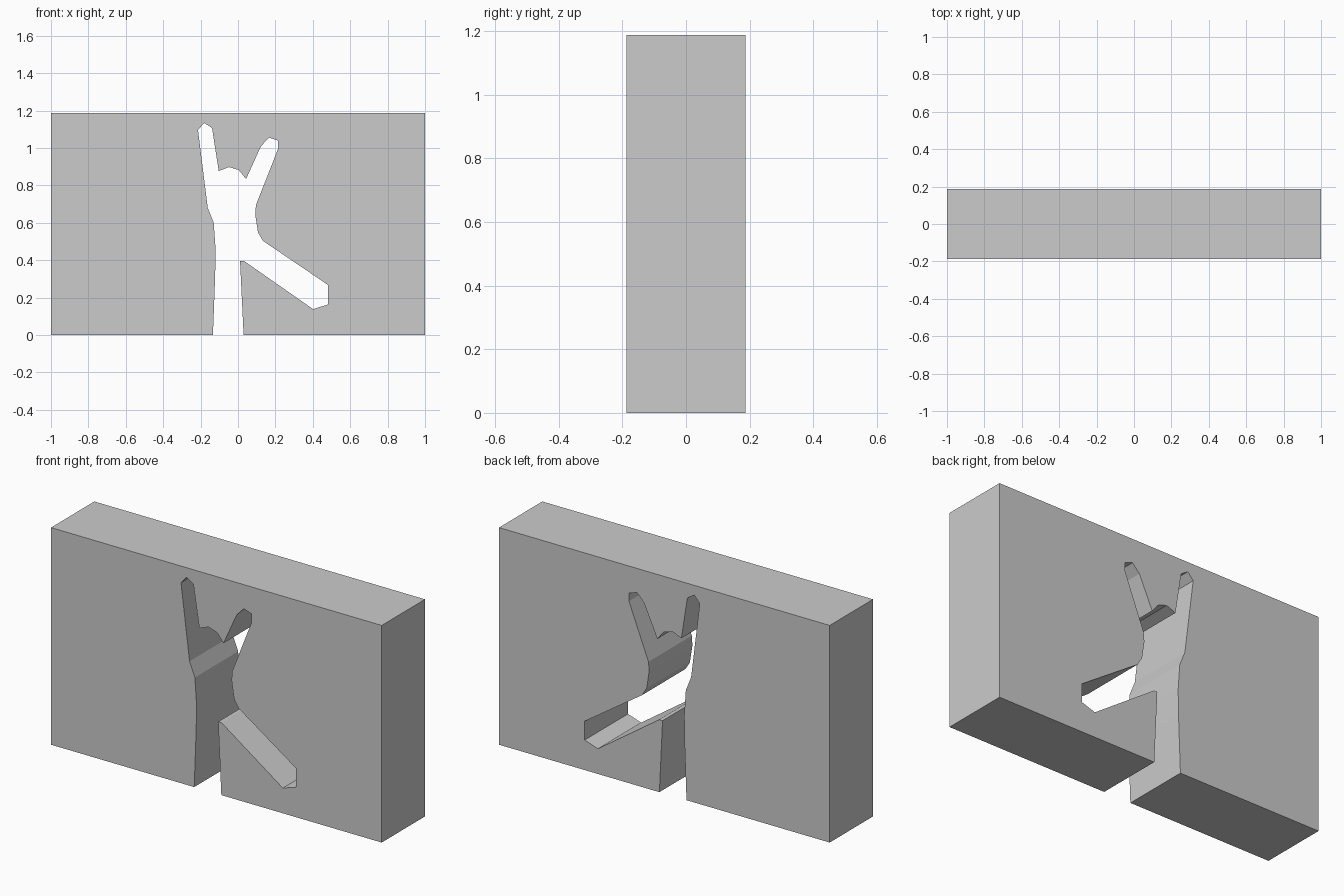
import bpy, bmesh

if "Cube" in bpy.data.objects:
    bpy.data.objects.remove(bpy.data.objects["Cube"])

W, H, D = 1.0, 1.187, 0.187  # half width, height, half depth

# Figure-shaped opening, from the bottom left edge round to the bottom right
opening = [
    (-0.134, 0), (-0.122, 0.32), (-0.12, 0.46), (-0.13, 0.60), (-0.162, 0.68),
    (-0.214, 1.096), (-0.181, 1.134), (-0.139, 1.107), (-0.103, 0.877),
    (-0.048, 0.898), (0.004, 0.882), (0.043, 0.834), (0.123, 1.01),
    (0.166, 1.055), (0.214, 1.039), (0.214, 0.995), (0.096, 0.695),
    (0.092, 0.645), (0.107, 0.547), (0.134, 0.503), (0.482, 0.267),
    (0.482, 0.164), (0.402, 0.138), (0.032, 0.396), (0.011, 0.396),
    (0.021, 0.187), (0.03, 0)]

# Wall outline with the opening cut up from its base
outline = [(-W, 0)] + opening + [(W, 0), (W, H), (-W, H)]

bm = bmesh.new()
face = bm.faces.new([bm.verts.new((x, -D, z)) for x, z in outline])
result = bmesh.ops.extrude_face_region(bm, geom=[face], use_keep_orig=True)
verts = [v for v in result["geom"] if isinstance(v, bmesh.types.BMVert)]
bmesh.ops.translate(bm, verts=verts, vec=(0, 2 * D, 0))
bmesh.ops.recalc_face_normals(bm, faces=bm.faces)

mesh = bpy.data.meshes.new("wall_with_opening")
bm.to_mesh(mesh)
bm.free()
wall = bpy.data.objects.new("wall_with_opening", mesh)
bpy.context.collection.objects.link(wall)
